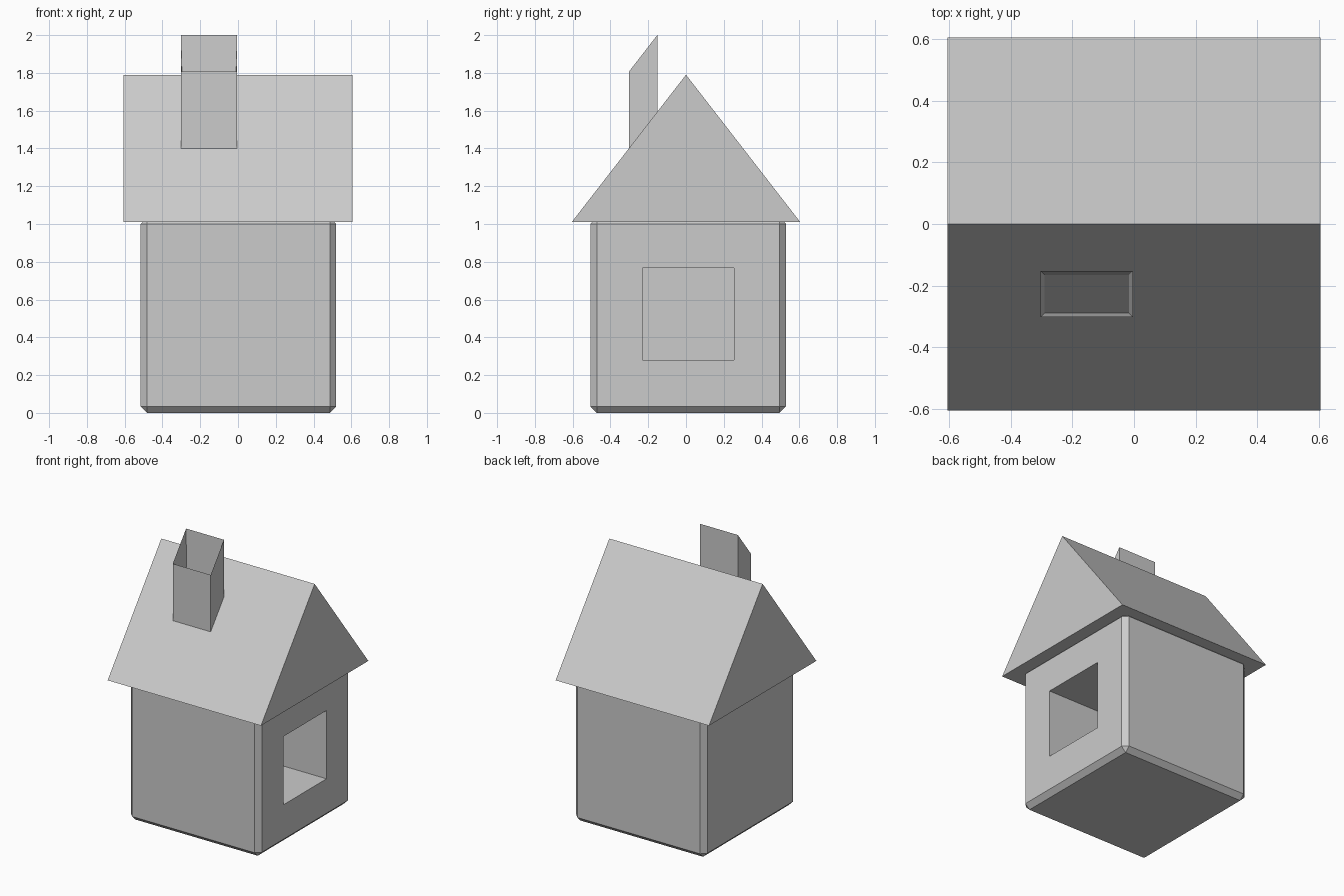
import bpy, bmesh
from mathutils import Vector

if "Cube" in bpy.data.objects:
    bpy.data.objects.remove(bpy.data.objects["Cube"])


def make_object(name, bm):
    bmesh.ops.recalc_face_normals(bm, faces=bm.faces)
    mesh = bpy.data.meshes.new(name)
    bm.to_mesh(mesh)
    bm.free()
    obj = bpy.data.objects.new(name, mesh)
    bpy.context.collection.objects.link(obj)
    return obj


def box(name, lo, hi, chamfer=0.0):
    lo, hi = Vector(lo), Vector(hi)
    bm = bmesh.new()
    bmesh.ops.create_cube(bm, size=1)
    for v in bm.verts:
        v.co = (lo + hi) / 2 + v.co * (hi - lo)
    if chamfer:
        bmesh.ops.bevel(bm, geom=bm.edges[:], offset=chamfer, segments=1,
                        profile=0.5, affect='EDGES')
    return make_object(name, bm)


# Chamfered house body with a deep window recess on the right side
body = box("house_body", (-0.515, -0.506, 0), (0.52, 0.529, 1.035), 0.034)
cutter = box("window_cutter", (-0.2, -0.23, 0.28), (0.7, 0.255, 0.767))
cutter.hide_render = True
cutter.hide_viewport = True
cut = body.modifiers.new("window", 'BOOLEAN')
cut.operation = 'DIFFERENCE'
cut.solver = 'EXACT'
cut.object = cutter

# Gable roof: triangular profile extruded along x
HALF, EAVE, RIDGE = 0.605, 1.01, 1.79
bm = bmesh.new()
tri = bm.faces.new([bm.verts.new((-HALF, y, z))
                    for y, z in ((-HALF, EAVE), (HALF, EAVE), (0, RIDGE))])
ext = bmesh.ops.extrude_face_region(bm, geom=[tri])
new_verts = [g for g in ext["geom"] if isinstance(g, bmesh.types.BMVert)]
bmesh.ops.translate(bm, verts=new_verts, vec=(2 * HALF, 0, 0))
make_object("roof", bm)

# Hollow chimney, its ends parallel to the roof slope, with a sharp rim
SLOPE = (RIDGE - EAVE) / HALF


def chimney_ring(bm, height, inset):
    x0, x1, y0, y1 = -0.303 + inset, -0.004 - inset, -0.302 + inset, -0.152 - inset
    return [bm.verts.new((x, y, RIDGE + SLOPE * y + height))
            for x, y in ((x0, y0), (x1, y0), (x1, y1), (x0, y1))]


bm = bmesh.new()
rings = [chimney_ring(bm, h, i) for h, i in ((0, 0), (0.406, 0), (0.01, 0.013))]
for a, b in zip(rings, rings[1:]):
    for i in range(4):
        j = (i + 1) % 4
        bm.faces.new((a[i], a[j], b[j], b[i]))
bm.faces.new(rings[0])
bm.faces.new(rings[-1])
make_object("chimney", bm)
